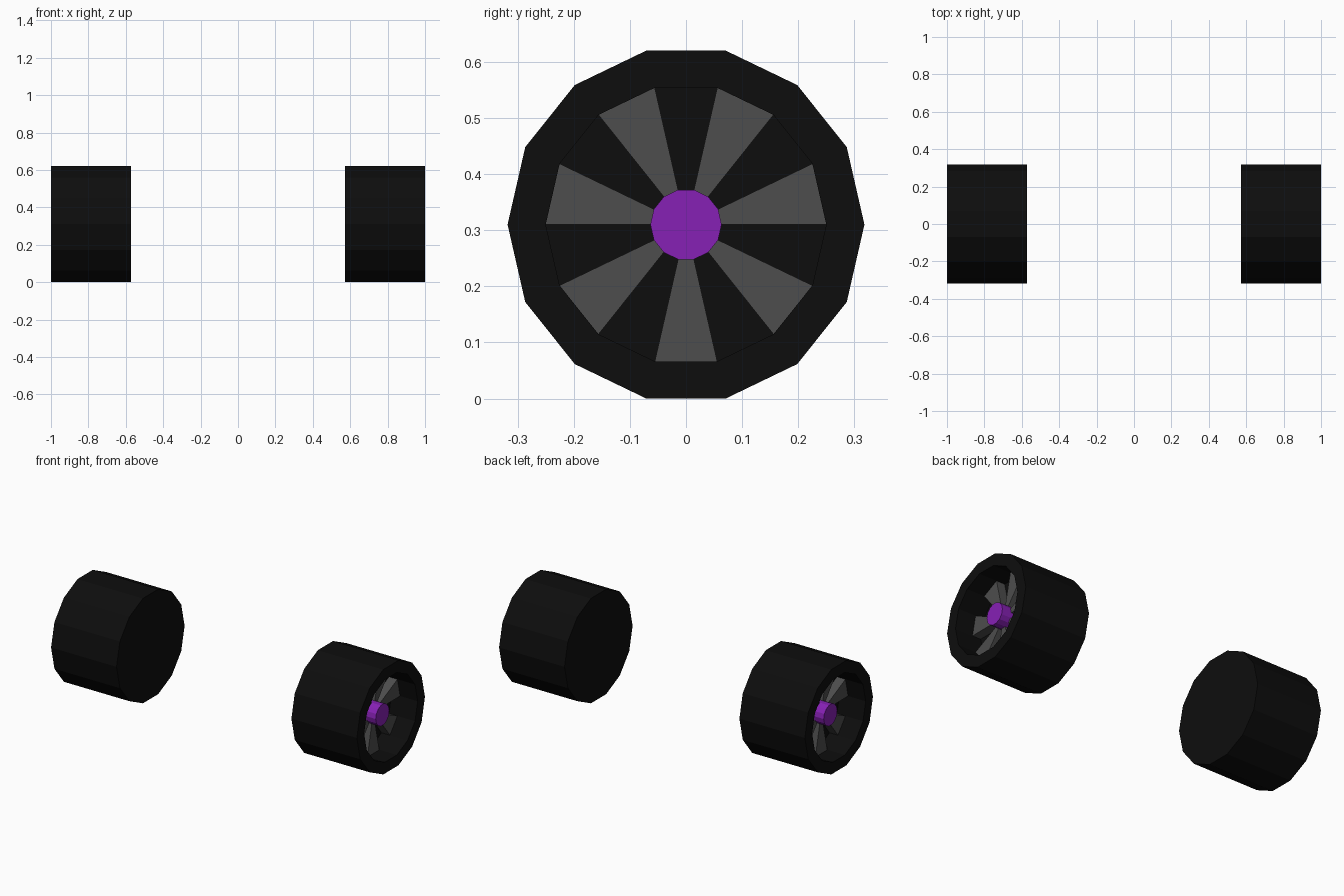
import bpy, bmesh, math

if "Cube" in bpy.data.objects:
    bpy.data.objects.remove(bpy.data.objects["Cube"])

SIDES = 14
STEP = 2 * math.pi / SIDES
CZ = 0.31          # axle height
R_TYRE, R_RIM, R_HUB = 0.318, 0.25, 0.0635
X_IN, X_OUT = 0.572, 1.0
X_FLOOR, X_SPOKE, X_HUB = 0.83, 0.885, 0.945


def material(name, rgb):
    m = bpy.data.materials.new(name)
    m.diffuse_color = (*rgb, 1)
    m.use_nodes = True
    m.node_tree.nodes["Principled BSDF"].inputs["Base Color"].default_value = m.diffuse_color
    return m


black = material("rubber_black", (0.004, 0.004, 0.004))
grey = material("spoke_grey", (0.075, 0.075, 0.075))
purple = material("hub_purple", (0.24, 0.015, 0.46))


def pt(side, x, r, k):
    a = k * STEP
    return (side * x, r * math.cos(a), CZ + r * math.sin(a))


def finish(bm, name, mat):
    bmesh.ops.recalc_face_normals(bm, faces=bm.faces)
    me = bpy.data.meshes.new(name)
    bm.to_mesh(me)
    bm.free()
    me.materials.append(mat)
    ob = bpy.data.objects.new(name, me)
    bpy.context.collection.objects.link(ob)


def lathe(name, side, profile, mat):
    """Faceted solid turned about the axle, capped at both profile ends."""
    bm = bmesh.new()
    rings = [[bm.verts.new(pt(side, x, r, k)) for k in range(SIDES)] for x, r in profile]
    for a, b in zip(rings, rings[1:]):
        for k in range(SIDES):
            n = (k + 1) % SIDES
            bm.faces.new((a[k], a[n], b[n], b[k]))
    bm.faces.new(rings[0])
    bm.faces.new(rings[-1])
    finish(bm, name, mat)


def spokes(name, side):
    """Wedge prisms filling every second sector of the rim."""
    bm = bmesh.new()
    for k in range(0, SIDES, 2):
        corners = [(R_HUB, k), (R_RIM, k), (R_RIM, k + 1), (R_HUB, k + 1)]
        back = [bm.verts.new(pt(side, X_FLOOR, r, j)) for r, j in corners]
        front = [bm.verts.new(pt(side, X_SPOKE, r, j)) for r, j in corners]
        bm.faces.new(front)
        bm.faces.new(back)
        for i in range(4):
            n = (i + 1) % 4
            bm.faces.new((back[i], back[n], front[n], front[i]))
    finish(bm, name, grey)


for label, side in (("right", 1), ("left", -1)):
    # tyre with recessed outer face
    lathe(label + "_tyre", side,
          [(X_IN, R_TYRE), (X_OUT, R_TYRE), (X_OUT, R_RIM), (X_FLOOR, R_RIM)], black)
    spokes(label + "_spokes", side)
    # protruding hub
    lathe(label + "_hub", side, [(X_FLOOR, R_HUB), (X_HUB, R_HUB)], purple)
